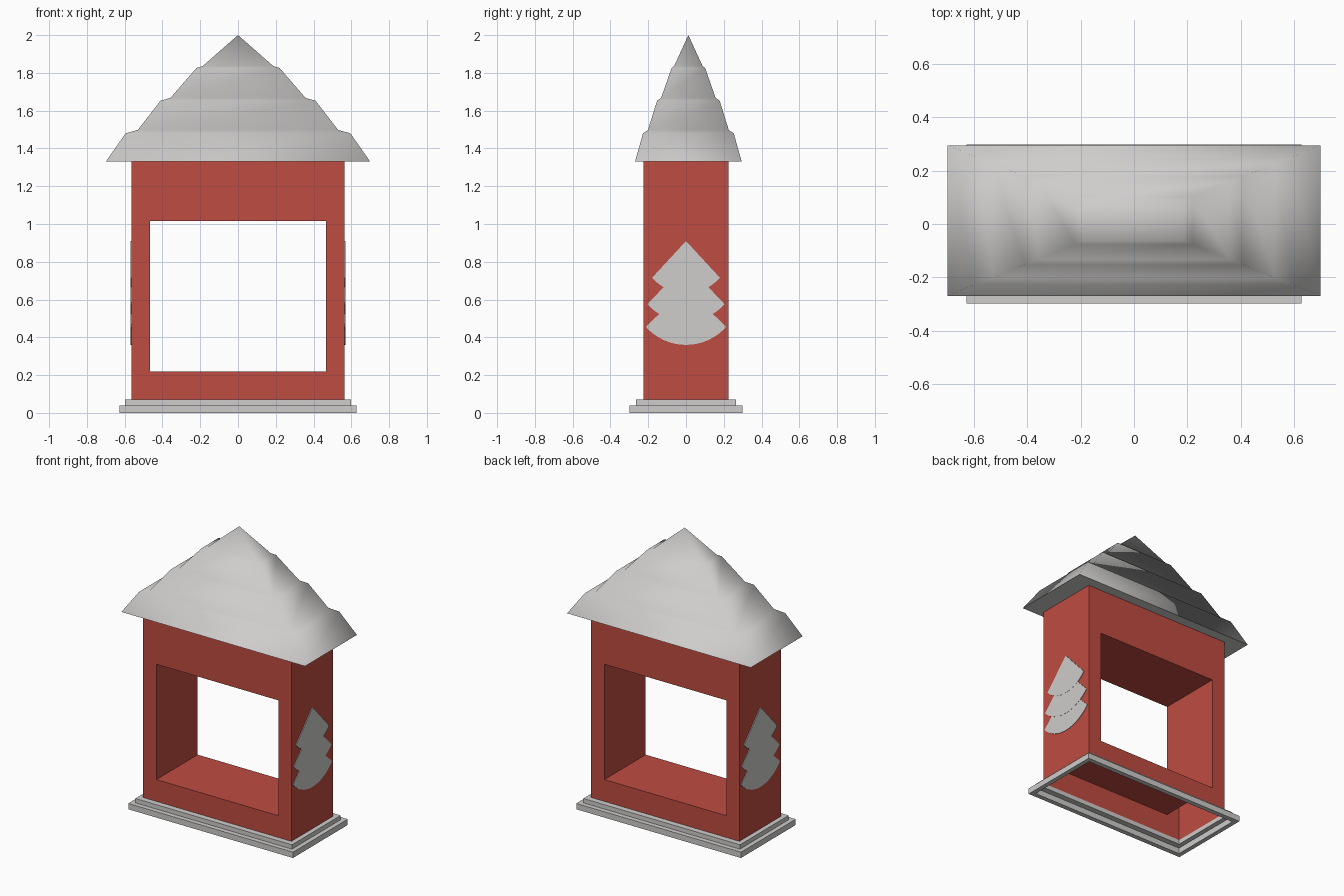
import bpy, bmesh, math

if "Cube" in bpy.data.objects:
    bpy.data.objects.remove(bpy.data.objects["Cube"])


def material(name, rgb):
    m = bpy.data.materials.new(name)
    m.diffuse_color = (*rgb, 1)
    m.use_nodes = True
    m.node_tree.nodes["Principled BSDF"].inputs["Base Color"].default_value = m.diffuse_color
    return m


RED = material("barn red", (0.52, 0.072, 0.053))
SNOW = material("snow grey", (0.62, 0.61, 0.60))


def make(name, bm, mat):
    bmesh.ops.recalc_face_normals(bm, faces=bm.faces)
    me = bpy.data.meshes.new(name)
    bm.to_mesh(me)
    bm.free()
    me.materials.append(mat)
    ob = bpy.data.objects.new(name, me)
    bpy.context.collection.objects.link(ob)
    return ob


def rect(bm, hx, hy, z, cy=0):
    return [bm.verts.new((sx * hx, cy + sy * hy, z))
            for sx, sy in ((-1, -1), (1, -1), (1, 1), (-1, 1))]


def bridge(bm, a, b):
    n = len(a)
    return [bm.faces.new((a[i], a[(i + 1) % n], b[(i + 1) % n], b[i])) for i in range(n)]


# Body: hollow box open at the bottom, with a tunnel window from front to back
W, D, Z0, Z1 = 0.565, 0.225, 0.07, 1.33
bm = bmesh.new()


def upright(hx, z0, z1, y):
    return [bm.verts.new(p) for p in ((-hx, y, z0), (hx, y, z0), (hx, y, z1), (-hx, y, z1))]


outer = [upright(W, Z0, Z1, y) for y in (-D, D)]
inner = [upright(0.465, 0.22, 1.015, y) for y in (-D, D)]
for o, i in zip(outer, inner):
    bridge(bm, o, i)
bridge(bm, *inner)
shell = bridge(bm, *outer)
bmesh.ops.recalc_face_normals(bm, faces=bm.faces)
bm.faces.remove(shell[0])
make("body", bm, RED)

# Base: two stepped rings, open in the middle
for name, x, y, ix, iy, z0, z1 in (("lower_step", 0.628, 0.298, 0.597, 0.265, 0.0, 0.04),
                                   ("upper_step", 0.597, 0.265, 0.565, 0.225, 0.04, 0.07)):
    bm = bmesh.new()
    loops = [rect(bm, x, y, z0), rect(bm, x, y, z1), rect(bm, ix, iy, z1), rect(bm, ix, iy, z0)]
    for k in range(4):
        bridge(bm, loops[k], loops[(k + 1) % 4])
    make(name, bm, SNOW)

# Roof: four soft tiers rising to a point, slightly offset to the back
bm = bmesh.new()
CY = 0.0125
tiers = [(0.70, 1.33), (0.595, 1.48), (0.53, 1.498), (0.41, 1.653),
         (0.358, 1.667), (0.22, 1.826), (0.187, 1.836)]
rings = [rect(bm, h, h * 0.4036, z, CY) for h, z in tiers]
for a, b in zip(rings, rings[1:]):
    bridge(bm, a, b)
tip = bm.verts.new((0, CY, 2.0))
for i in range(4):
    bm.faces.new((rings[-1][i], rings[-1][(i + 1) % 4], tip))
for f in bm.faces:
    f.smooth = True
under = bm.faces.new(rings[0])
for e in under.edges:
    e.smooth = False
make("roof", bm, SNOW)

# Trees: three overlapping fan plates with curved hems on each side wall
fans = [(0.91, 0.18, 0.715, 0.08), (0.79, 0.205, 0.575, 0.09), (0.665, 0.212, 0.455, 0.095)]
for side, label in ((1, "right"), (-1, "left")):
    for k, (apex, hw, zc, sag) in enumerate(fans):
        r = (hw * hw + sag * sag) / (2 * sag)
        a = math.asin(hw / r)
        pts = [(0, apex)]
        for j in range(17):
            t = -a + 2 * a * j / 16
            pts.append((r * math.sin(t), zc - sag + r - r * math.cos(t)))
        bm = bmesh.new()
        x0, x1 = side * (W - 0.001), side * (W + 0.005 - 0.001 * k)
        back = [bm.verts.new((x0, y, z)) for y, z in pts]
        front = [bm.verts.new((x1, y, z)) for y, z in pts]
        bm.faces.new(back)
        bm.faces.new(front)
        bridge(bm, back, front)
        make(f"{label}_tree_layer_{k + 1}", bm, SNOW)
